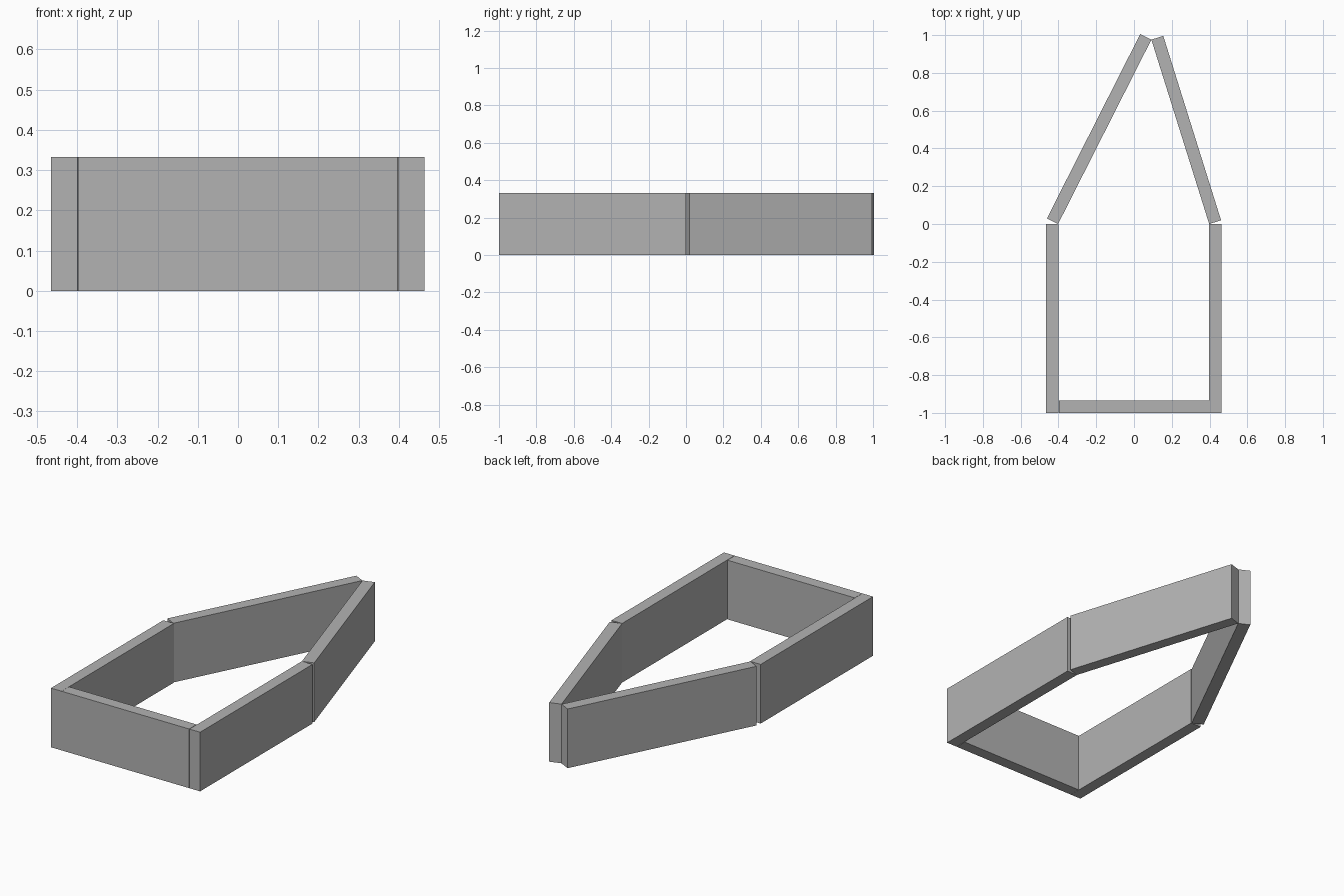
import bpy
import math
from mathutils import Vector

cube = bpy.data.objects.get("Cube")
if cube:
    bpy.data.objects.remove(cube, do_unlink=True)

HEIGHT = 0.333
THICK = 0.066

grey = bpy.data.materials.new("plain grey")
grey.use_nodes = True
colour = (0.45, 0.45, 0.45, 1.0)
grey.diffuse_color = colour
grey.node_tree.nodes["Principled BSDF"].inputs["Base Color"].default_value = colour


def wall(name, start, end):
    """Upright board whose inner face runs start to end, thickened to the right."""
    a, b = Vector(start), Vector(end)
    along = (b - a).normalized()
    out = Vector((along.y, -along.x)) * THICK
    base = [a, a + out, b + out, b]
    verts = [(p.x, p.y, z) for z in (0, HEIGHT) for p in base]
    sides = [(i, (i + 1) % 4, (i + 1) % 4 + 4, i + 4) for i in range(4)]
    mesh = bpy.data.meshes.new(name)
    mesh.from_pydata(verts, [], [(3, 2, 1, 0), (4, 5, 6, 7)] + sides)
    mesh.materials.append(grey)
    obj = bpy.data.objects.new(name, mesh)
    bpy.context.collection.objects.link(obj)
    return obj


# Inner outline, walked anticlockwise from the front
apex = (0.092, 0.976)
wall("front_wall", (-0.398, -0.934), (0.396, -0.934))
wall("left_wall", (0.398, -1.0), (0.398, 0.0))
wall("left_slanted_wall", (0.398, 0.0), apex)
wall("right_slanted_wall", apex, (-0.402, 0.0))
wall("right_wall", (-0.399, 0.0), (-0.399, -1.0))
